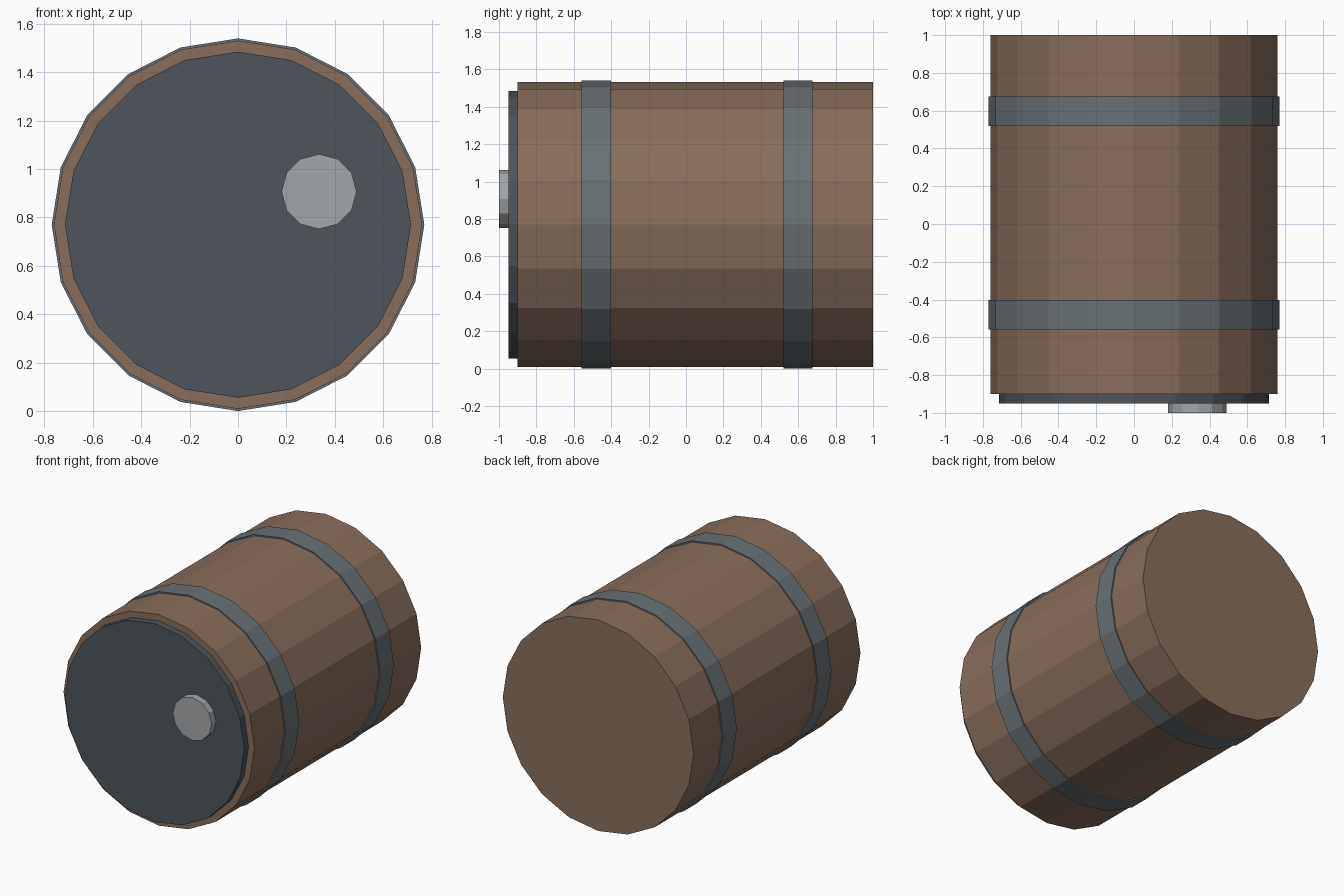
import bpy, bmesh
from math import sin, cos, tau

if "Cube" in bpy.data.objects:
    bpy.data.objects.remove(bpy.data.objects["Cube"])

AXIS_Z = 0.77


def material(name, rgb):
    m = bpy.data.materials.new(name)
    m.diffuse_color = (*rgb, 1)
    m.use_nodes = True
    m.node_tree.nodes["Principled BSDF"].inputs["Base Color"].default_value = m.diffuse_color
    return m


def make_object(name, bm, mat):
    bmesh.ops.recalc_face_normals(bm, faces=bm.faces)
    me = bpy.data.meshes.new(name)
    bm.to_mesh(me)
    bm.free()
    me.materials.append(mat)
    ob = bpy.data.objects.new(name, me)
    bpy.context.collection.objects.link(ob)
    return ob


def ring_verts(bm, r, y, sides, x, z):
    return [bm.verts.new((x + r * sin(tau * i / sides), y, z + r * cos(tau * i / sides)))
            for i in range(sides)]


def bridge(bm, a, b):
    n = len(a)
    for i in range(n):
        bm.faces.new((a[i], a[(i + 1) % n], b[(i + 1) % n], b[i]))


def disc(name, r, y0, y1, sides, mat, x=0.0, z=AXIS_Z):
    """Solid cylinder lying along y."""
    bm = bmesh.new()
    a = ring_verts(bm, r, y0, sides, x, z)
    b = ring_verts(bm, r, y1, sides, x, z)
    bridge(bm, a, b)
    bm.faces.new(a)
    bm.faces.new(b)
    return make_object(name, bm, mat)


def hoop(name, r_in, r_out, y0, y1, sides, mat):
    """Closed band around the y axis."""
    bm = bmesh.new()
    loops = [ring_verts(bm, r, y, sides, 0, AXIS_Z)
             for r, y in ((r_out, y0), (r_out, y1), (r_in, y1), (r_in, y0))]
    for i in range(4):
        bridge(bm, loops[i], loops[(i + 1) % 4])
    return make_object(name, bm, mat)


wood = material("wood", (0.25, 0.155, 0.105))
iron = material("iron", (0.14, 0.165, 0.18))
dark = material("dark_metal", (0.075, 0.09, 0.105))
light = material("light_metal", (0.37, 0.39, 0.40))

# Barrel body and the dark lid set into its front
disc("barrel_body", 0.761, -0.90, 1.0, 20, wood)
disc("front_lid", 0.715, -0.95, -0.90, 20, dark)

# Off-centre plug on the lid
disc("lid_plug", 0.155, -1.0, -0.95, 12, light, x=0.335, z=0.907)

# Two metal hoops
for name, y in (("front_hoop", -0.48), ("rear_hoop", 0.598)):
    hoop(name, 0.755, 0.77, y - 0.078, y + 0.078, 20, iron)
